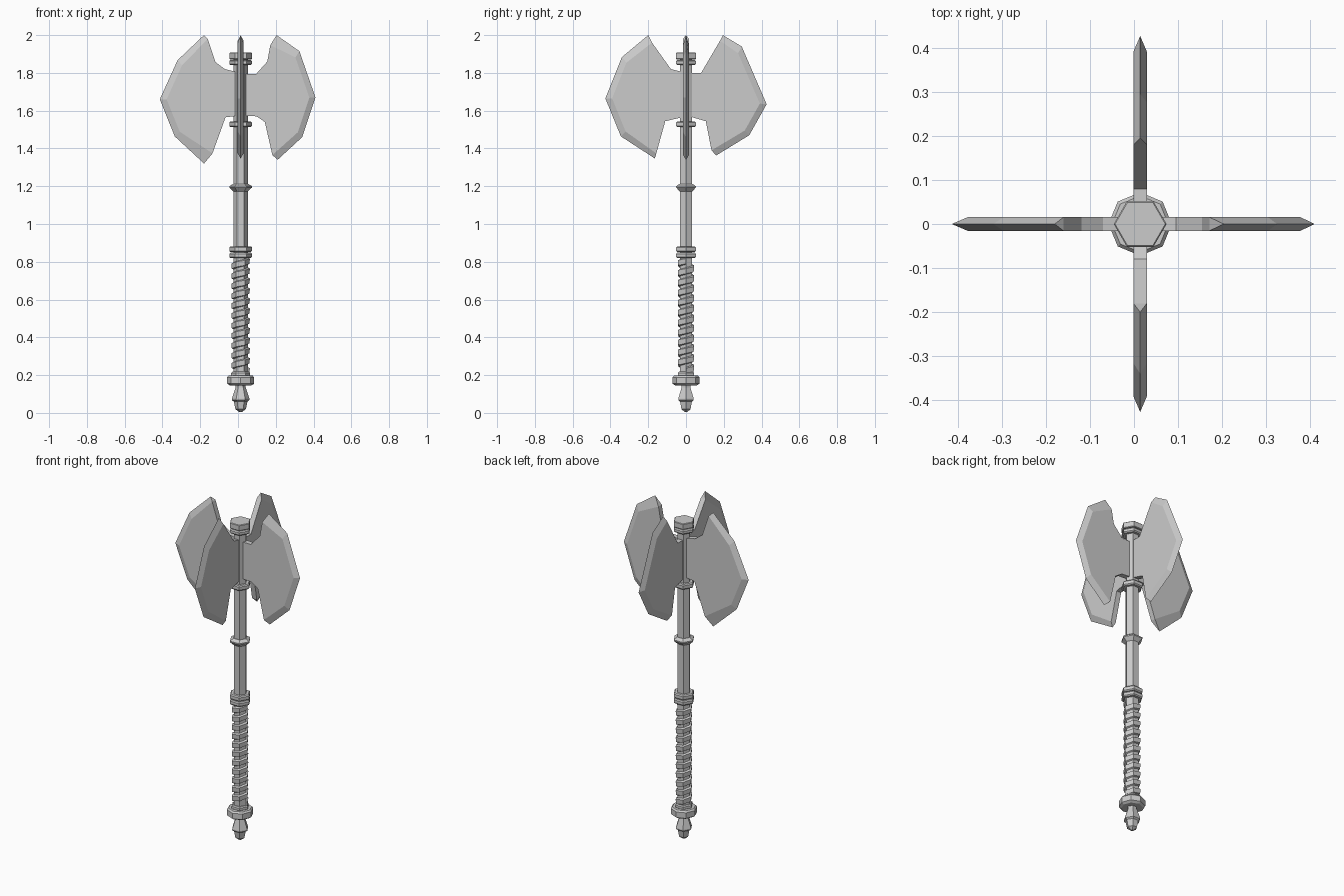
import bpy
from math import sin, cos, pi
from mathutils import Matrix, Vector

cube = bpy.data.objects.get("Cube")
if cube:
    bpy.data.objects.remove(cube)

AXIS_X = 0.014      # the shaft sits slightly off centre
THICK = 0.0155      # half thickness of a blade

steel = bpy.data.materials.new("grey steel")
steel.use_nodes = True
steel.diffuse_color = (0.6, 0.6, 0.6, 1)
steel.node_tree.nodes["Principled BSDF"].inputs["Base Color"].default_value = (0.6, 0.6, 0.6, 1)


def make(name, verts, faces, turn=0):
    mesh = bpy.data.meshes.new(name)
    mesh.from_pydata(verts, [], faces)
    mesh.transform(Matrix.Translation((AXIS_X, 0, 0)) @ Matrix.Rotation(turn, 4, "Z"))
    mesh.materials.append(steel)
    obj = bpy.data.objects.new(name, mesh)
    bpy.context.collection.objects.link(obj)
    return obj


def turned(name, profile, sides=6):
    """Faceted solid of revolution from (radius, height) pairs, bottom to top."""
    verts = [(r * cos(2 * pi * k / sides), r * sin(2 * pi * k / sides), z)
             for r, z in profile for k in range(sides)]
    faces = [(i * sides + k, i * sides + (k + 1) % sides,
              (i + 1) * sides + (k + 1) % sides, (i + 1) * sides + k)
             for i in range(len(profile) - 1) for k in range(sides)]
    faces.append(tuple(reversed(range(sides))))
    faces.append(tuple(range(len(verts) - sides, len(verts))))
    return make(name, verts, faces)


def collar(name, low, high, radius=0.06, lip=0.006):
    turned(name, [(radius - lip, low), (radius, low + lip),
                  (radius, high - lip), (radius - lip, high)])


# Shaft, collars and pommel
turned("shaft", [(0.038, 0.16), (0.038, 1.88)])
collar("top_cap", 1.872, 1.907, lip=0.003)
collar("top_collar", 1.842, 1.868)
collar("lower_blade_collar", 1.513, 1.543)
turned("middle_ring", [(0.038, 1.172), (0.06, 1.193), (0.06, 1.2), (0.04, 1.213)])
collar("upper_grip_collar", 0.852, 0.882)
collar("grip_collar", 0.82, 0.848)
collar("lower_grip_collar", 0.192, 0.218, radius=0.05)
turned("guard", [(0.058, 0.146), (0.072, 0.155), (0.072, 0.188), (0.064, 0.197)], 8)
turned("pommel", [(0.008, 0.005), (0.028, 0.02), (0.036, 0.06), (0.047, 0.068),
                  (0.047, 0.075), (0.027, 0.135), (0.027, 0.16)])


# Spiral wrap: a bevelled band that climbs around the grip
def spiral_wrap(name, low, high, turns, sides=6):
    section = [(0.036, -0.02), (0.047, -0.015), (0.049, 0.012), (0.036, 0.018)]
    steps = turns * sides
    verts = []
    for i in range(steps + 1):
        a = 2 * pi * i / sides
        z = low + (high - low) * i / steps
        verts += [(r * cos(a), r * sin(a), z + dz) for r, dz in section]
    faces = [(i * 4 + j, i * 4 + 4 + j, i * 4 + 4 + (j + 1) % 4, i * 4 + (j + 1) % 4)
             for i in range(steps) for j in range(4)]
    faces += [(0, 1, 2, 3), tuple(range(steps * 4 + 3, steps * 4 - 1, -1))]
    make(name, verts, faces)


spiral_wrap("grip_wrap", 0.225, 0.805, 11)


# Blades: a thick plate whose outer rim is ground to a sharp edge
def blade(name, turn, rim, throat):
    centre = Vector((0.15, 1.66))
    bevel = [centre + (Vector(p) - centre) * 0.87 for p in rim[1:-1]]
    body = [throat[0]] + [tuple(p) for p in bevel] + throat[:0:-1]
    n, m = len(body), len(rim)
    verts = [(r, side * THICK, z) for side in (-1, 1) for r, z in body]
    verts += [(r, 0, z) for r, z in rim]
    edge = 2 * n
    faces = [tuple(reversed(range(n))), tuple(range(n, 2 * n))]
    for i in range(m - 1):                      # ground bevels
        faces.append((i, i + 1, edge + i + 1, edge + i))
        faces.append((n + i + 1, n + i, edge + i, edge + i + 1))
    for i in range(m - 1, n):                   # flat inner border
        j = (i + 1) % n
        faces.append((i, j, n + j, n + i))
    faces += [(0, edge, n), (m - 1, n + m - 1, edge + m - 1)]   # horn ends
    obj = make(name, verts, faces, turn)
    # consistent outward normals
    import bmesh
    bm = bmesh.new()
    bm.from_mesh(obj.data)
    bmesh.ops.recalc_face_normals(bm, faces=bm.faces)
    bm.to_mesh(obj.data)
    bm.free()


blade("left_blade", 0,
      [(.19, 2.0), (.311, 1.915), (.396, 1.67), (.326, 1.46), (.196, 1.34)],
      [(.157, 1.947), (.141, 1.86), (.081, 1.793), (.0, 1.793),
       (.0, 1.575), (.084, 1.57), (.128, 1.54), (.168, 1.365)])
blade("right_blade", pi,
      [(.194, 2.0), (.334, 1.867), (.428, 1.66), (.349, 1.464), (.194, 1.32)],
      [(.174, 1.98), (.133, 1.857), (.084, 1.82), (.0, 1.80),
       (.0, 1.575), (.08, 1.565), (.149, 1.374)])
blade("back_blade", pi / 2,
      [(.195, 2.0), (.295, 1.94), (.427, 1.634), (.335, 1.47), (.16, 1.363)],
      [(.18, 1.97), (.08, 1.80), (.0, 1.80),
       (.0, 1.575), (.105, 1.544), (.135, 1.39)])
blade("front_blade", -pi / 2,
      [(.2, 2.0), (.34, 1.883), (.427, 1.665), (.345, 1.464), (.165, 1.347)],
      [(.18, 1.96), (.08, 1.82), (.0, 1.80),
       (.0, 1.57), (.11, 1.544), (.157, 1.374)])
